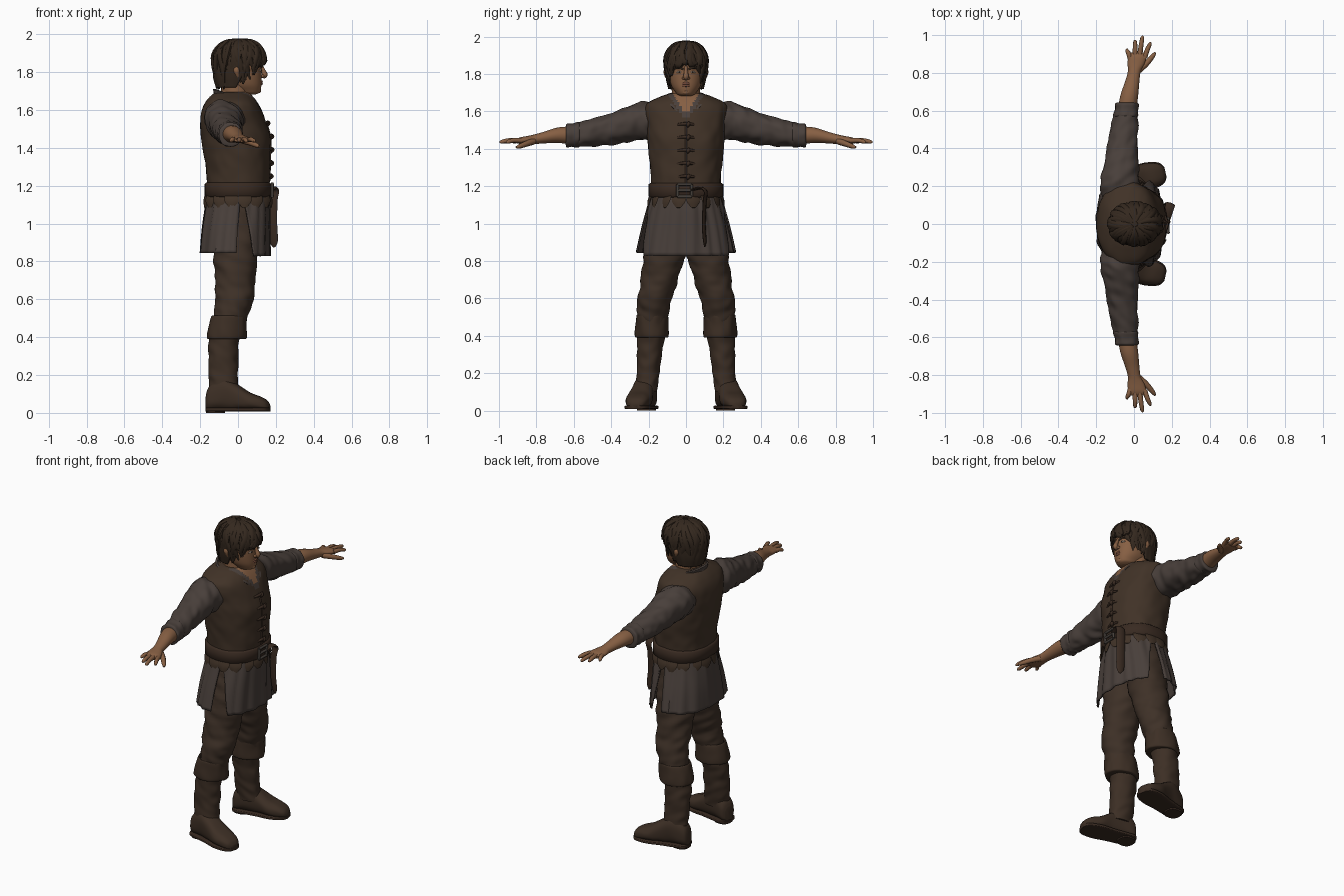
import bpy, bmesh, math, random
from mathutils import Vector, noise

random.seed(4)
X, Y, Z = Vector((1, 0, 0)), Vector((0, 1, 0)), Vector((0, 0, 1))


def material(name, r, g, b):
    m = bpy.data.materials.new(name)
    m.diffuse_color = (r, g, b, 1)
    return m


SKIN = material("skin", .24, .115, .056)
HAIR = material("dark hair", .034, .021, .013)
SHIRT = material("grey shirt", .066, .050, .043)
VEST = material("brown vest", .052, .032, .020)
PANTS = material("brown trousers", .048, .030, .020)
BOOT = material("boot leather", .046, .028, .018)
BELT = material("belt leather", .040, .023, .015)
METAL = material("dull metal", .06, .05, .042)
LIPS = material("lips", .19, .075, .045)
EYE = material("eye white", .30, .24, .19)


def spline(rows, m):
    """Catmull-Rom interpolation of number rows."""
    out, last = [], len(rows) - 1
    for i in range(last):
        q = [rows[max(i - 1, 0)], rows[i], rows[i + 1], rows[min(i + 2, last)]]
        for k in range(m):
            t = k / m
            out.append([.5 * (2 * b + (c - a) * t + (2 * a - 5 * b + 4 * c - d) * t * t
                              + (3 * b - a - 3 * c + d) * t ** 3) for a, b, c, d in zip(*q)])
    return out + [list(rows[-1])]


def skin_rings(bm, rings, closed=True):
    vs = [[bm.verts.new(p) for p in r] for r in rings]
    n = len(vs[0])
    for a, b in zip(vs, vs[1:]):
        for j in range(n if closed else n - 1):
            k = (j + 1) % n
            bm.faces.new((a[j], a[k], b[k], b[j]))
    if closed:
        bm.faces.new(vs[0])
        bm.faces.new(vs[-1])


def finish(name, bm, mats, mirror=False, thick=0, pick=None):
    bmesh.ops.recalc_face_normals(bm, faces=bm.faces)
    if pick:
        for f in bm.faces:
            f.material_index = pick(f.calc_center_median())
    me = bpy.data.meshes.new(name)
    bm.to_mesh(me)
    bm.free()
    for m in mats:
        me.materials.append(m)
    me.polygons.foreach_set("use_smooth", [True] * len(me.polygons))
    me.set_sharp_from_angle(angle=math.radians(50))
    ob = bpy.data.objects.new(name, me)
    bpy.context.collection.objects.link(ob)
    if thick:
        s = ob.modifiers.new("thickness", 'SOLIDIFY')
        s.thickness, s.offset = thick, 0
    if mirror:
        s = ob.modifiers.new("mirror", 'MIRROR')
        s.use_axis = (False, True, False)
        s.use_mirror_merge = False


def loft(name, mats, rows, U=X, V=Y, n=40, m=5, fold=(0, 1, 1), e=1, span=None, thick=0,
         mirror=False, pick=None):
    """Rows are (x, y, z, radius along U, radius along V); fold adds cloth creases."""
    bm, rings, pts = bmesh.new(), [], spline(rows, m)
    for i, r in enumerate(pts):
        c, ring = Vector(r[:3]), []
        a0, a1 = span(i / (len(pts) - 1)) if span else (0, 2 * math.pi)
        for j in range(n + 1 if span else n):
            a = a0 + (a1 - a0) * j / n
            u, v = math.cos(a), math.sin(a)
            f = 1 + fold[0] * noise.noise(Vector((u * fold[1], v * fold[1] + 3, c.dot(U.cross(V)) * fold[2] + u)))
            u, v = math.copysign(abs(u) ** e, u), math.copysign(abs(v) ** e, v)
            ring.append(c + U * (r[3] * u * f) + V * (r[4] * v * f))
        rings.append(ring)
    skin_rings(bm, rings, not span)
    finish(name, bm, mats, mirror, thick, pick)


def tubes(name, mat, paths, thin=1, n=8, m=4, mirror=False):
    """Tapered strands; every path is a list of (x, y, z, radius)."""
    bm = bmesh.new()
    for path in paths:
        pts = spline(path, m)
        P = [Vector(p[:3]) for p in pts]
        ref = (P[-1] - P[0]).cross(Z)
        ref = ref.normalized() if ref.length > 1e-3 else Y
        rings = []
        for i, p in enumerate(pts):
            t = (P[min(i + 1, len(P) - 1)] - P[max(i - 1, 0)]).normalized()
            u = (ref - t * ref.dot(t)).normalized()
            v = t.cross(u)
            rings.append([P[i] + u * (p[3] * math.cos(2 * math.pi * j / n))
                          + v * (p[3] * thin * math.sin(2 * math.pi * j / n)) for j in range(n)])
        skin_rings(bm, rings)
    finish(name, bm, [mat], mirror)


# Vest, with an open neck in shirt and skin colours
vest = [(0, 1.14, .163, .186), (0, 1.2, .163, .185), (0, 1.27, .167, .188), (-.006, 1.36, .175, .198),
        (-.012, 1.45, .182, .205), (-.025, 1.53, .174, .212), (-.034, 1.6, .158, .222),
        (-.035, 1.645, .135, .205), (-.033, 1.68, .105, .135), (-.03, 1.695, .08, .09)]
vest = [(x, 0, z, a, b) for x, z, a, b in vest]


def neck_opening(c):
    if c.x < 0:
        return 0
    return 2 if abs(c.y) < (c.z - 1.58) * .6 else 1 if abs(c.y) < (c.z - 1.55) * .7 else 0


loft("vest", [VEST, SHIRT, SKIN], vest, n=96, m=8, e=.87, fold=(.025, 3, 14), pick=neck_opening)


def chest_x(z):
    r = min(spline(vest, 12), key=lambda p: abs(p[2] - z))
    return r[0] + r[3]


# Vest seam, toggles and hem tabs
tubes("vest_seam", BELT, [[(chest_x(z), 0, z, .006) for z in (1.22, 1.3, 1.38, 1.46, 1.54)]])
buttons = (1.25, 1.32, 1.39, 1.46, 1.53)
tubes("toggle_straps", BELT, [[(chest_x(z) - .006, -.045, z, .006), (chest_x(z) + .006, 0, z + .004, .009),
                               (chest_x(z) - .006, .045, z, .006)] for z in buttons])
tubes("toggle_knobs", BELT, [[(chest_x(z) + .004, .008, z - .012, .006), (chest_x(z) + .012, .012, z, .011),
                              (chest_x(z) + .004, .016, z + .012, .006)] for z in buttons])
tabs = []
for i in range(16):
    a = 2 * math.pi * (i + .5) / 16
    c, s = math.cos(a), math.sin(a)
    tabs.append([(.165 * c, .188 * s, 1.16, .036), (.174 * c, .202 * s, 1.12, .038), (.178 * c, .208 * s, 1.085, .012)])
tubes("vest_hem_tabs", VEST, tabs, thin=.16)

# Belt, buckle and hanging tail
loft("belt", [BELT], [(0, 0, 1.14, .168, .192), (0, 0, 1.147, .176, .2), (0, 0, 1.21, .176, .2),
                      (0, 0, 1.217, .168, .192)], m=1, n=64, e=.88)
tubes("buckle", METAL, [[(.18, y0, z0, .008), (.182, y1, z1, .008)] for y0, z0, y1, z1 in
                        ((-.045, 1.145, .03, 1.145), (-.045, 1.21, .03, 1.21), (-.045, 1.145, -.045, 1.21),
                         (.03, 1.145, .03, 1.21), (-.045, 1.178, .03, 1.178))])
tubes("belt_tail", BELT, [[(.172, .03, 1.18, .022), (.186, .08, 1.19, .024), (.192, .105, 1.17, .026),
                           (.184, .1, 1.12, .026), (.182, .095, 1.0, .026), (.188, .1, .91, .024),
                           (.192, .1, .875, .006)]], thin=.3)

# Shirt tails with side slits
skirt = [(0, 0, 1.16, .158, .183), (-.004, 0, 1.08, .168, .204), (-.012, 0, .97, .176, .234), (-.017, 0, .845, .182, .262)]
hem = (-.017, 0, .828, .182, .264)
loft("shirt_tail_front", [SHIRT], skirt[:3] + [hem], e=.92, fold=(.07, 7, 1.5), thick=.008,
     span=lambda t: (-math.radians(86 - 28 * t), math.radians(86 - 28 * t)))
loft("shirt_tail_back", [SHIRT], skirt, e=.92, fold=(.07, 7, 1.5), thick=.008,
     span=lambda t: (math.radians(86 + 2 * t), math.radians(274 - 2 * t)))

# Collar with two open points
tilt = Vector((1, 0, -.35))
loft("collar", [SHIRT], [(-.015, 0, 1.63, .118, .118), (-.015, 0, 1.65, .108, .108), (-.015, 0, 1.672, .11, .112)],
     U=tilt, thick=.012, fold=(.06, 4, 5), span=lambda t: (math.radians(22 + 14 * t), math.radians(338 - 14 * t)))
tubes("collar_points", SHIRT, [[(.055, .085, 1.66, .02), (.095, .058, 1.625, .024), (.118, .03, 1.59, .006)]],
      thin=.35, mirror=True)

# Sleeves with rolled cuffs
loft("sleeve", [SHIRT], [(-.07, .12, 1.54, .1, .085), (-.075, .2, 1.55, .108, .102), (-.073, .26, 1.545, .1, .1),
                         (-.065, .34, 1.525, .088, .092), (-.06, .42, 1.505, .08, .083),
                         (-.05, .52, 1.485, .071, .072), (-.04, .6, 1.472, .06, .062)],
     V=Z, m=10, fold=(.13, 1.6, 20), mirror=True)
loft("sleeve_cuff", [SHIRT], [(-.045, .565, 1.477, .055, .055), (-.043, .575, 1.476, .065, .067),
                              (-.04, .605, 1.473, .061, .063), (-.04, .635, 1.47, .063, .065),
                              (-.039, .643, 1.47, .05, .05)], V=Z, fold=(.08, 2, 25), mirror=True)

# Forearm, palm and fingers
loft("forearm", [SKIN], [(-.04, .58, 1.47, .05, .05), (-.025, .68, 1.473, .047, .042), (-.008, .76, 1.46, .037, .031),
                         (.002, .81, 1.451, .034, .026), (.01, .845, 1.447, .044, .022),
                         (.018, .885, 1.444, .049, .018), (.02, .908, 1.441, .042, .011)], V=Z, mirror=True)
fingers = []
for x0, y0, x1, y1 in ((.056, .88, .084, .962), (.03, .89, .044, .996), (.006, .89, .006, .974), (-.02, .875, -.036, .928)):
    fingers.append([(x0, y0, 1.444, .014), ((x0 + x1) / 2, (y0 + y1) / 2, 1.445, .0125),
                    (x1, y1 - .01, 1.437, .01), (x1, y1, 1.434, .004)])
fingers.append([(.025, .815, 1.44, .018), (.065, .85, 1.428, .016), (.1, .89, 1.413, .012), (.112, .908, 1.408, .005)])
tubes("fingers", SKIN, fingers, mirror=True)

# Trousers
loft("trouser_leg", [PANTS], [(-.005, .088, 1.12, .13, .085), (-.01, .1, 1.0, .126, .1), (-.01, .113, .84, .117, .112),
                              (-.016, .142, .7, .107, .098), (-.02, .166, .6, .1, .092), (-.035, .176, .52, .09, .085),
                              (-.06, .18, .42, .075, .075)], m=10, fold=(.1, 1.3, 22), mirror=True)

# Boots: shaft, folded cuff, foot and sole
loft("boot_shaft", [BOOT], [(-.068, .184, .43, .084, .076), (-.077, .19, .36, .08, .071), (-.078, .198, .26, .078, .064),
                            (-.076, .206, .17, .078, .06), (-.07, .213, .1, .08, .058)],
     m=10, fold=(.09, 1.2, 22), mirror=True)
loft("boot_cuff", [BOOT], [(-.045, .178, .5, .08, .075), (-.046, .179, .512, .092, .085), (-.055, .181, .46, .1, .088),
                           (-.06, .183, .4, .104, .09), (-.061, .183, .39, .09, .08)],
     fold=(.06, 2.5, 12), mirror=True)
ahead, side = Vector((.976, .217, 0)), Vector((-.217, .976, 0))
foot = [(0, .03, .09), (.02, .052, .13), (.09, .057, .175), (.16, .06, .14), (.23, .068, .095),
        (.29, .061, .072), (.325, .045, .052), (.34, .02, .03)]


def foot_rows(grow, height=None):
    rows = []
    for s, w, h in foot:
        h = height or h
        p = Vector((-.165, .2, h / 2 + (.008 if height else .014))) + ahead * s
        rows.append((*p, w + grow, h / 2))
    return rows


loft("boot_foot", [BOOT], foot_rows(0), U=side, V=Z, e=.8, fold=(.05, 1.5, 16), mirror=True)
loft("boot_sole", [BELT], foot_rows(.006, .02), U=side, V=Z, e=.35, mirror=True)
loft("boot_heel", [BELT], [(-.118, .211, 0, .05, .05), (-.118, .211, .02, .052, .052)], m=1, e=.8, mirror=True)

# Neck and head
loft("neck", [SKIN], [(-.02, 0, 1.58, .09, .09), (-.015, 0, 1.65, .075, .078), (-.015, 0, 1.75, .075, .075)])
loft("head", [SKIN], [(.06, 0, 1.682, .03, .025), (.05, 0, 1.69, .06, .046), (.042, 0, 1.705, .077, .058),
                      (.03, 0, 1.735, .094, .077), (.02, 0, 1.78, .105, .09), (.01, 0, 1.83, .116, .096),
                      (.006, 0, 1.88, .123, .097), (0, 0, 1.93, .1, .08), (0, 0, 1.96, .055, .045)], e=.93)
tubes("nose", SKIN, [[(.12, 0, 1.84, .009), (.133, 0, 1.81, .011), (.141, 0, 1.786, .015), (.131, 0, 1.772, .009)],
                     [(.122, -.017, 1.776, .006), (.13, -.009, 1.779, .01), (.13, .009, 1.779, .01), (.122, .017, 1.776, .006)]])
tubes("chin", SKIN, [[(.1, -.025, 1.703, .008), (.109, 0, 1.703, .014), (.1, .025, 1.703, .008)]])
tubes("mouth", LIPS, [[(.11, -.032, z, .003), (.123, 0, z + .002, .008), (.11, .032, z, .003)] for z in (1.737, 1.748)])
tubes("eye", EYE, [[(.117, .022, 1.808, .003), (.117, .036, 1.811, .007), (.108, .051, 1.808, .003)]], mirror=True)
tubes("pupil", HAIR, [[(.119, .032, 1.811, .003), (.121, .036, 1.811, .005), (.119, .04, 1.811, .003)]], mirror=True)
tubes("eyebrow", HAIR, [[(.124, .014, 1.826, .005), (.122, .04, 1.834, .006), (.1, .066, 1.826, .003)]], mirror=True)
tubes("ear", SKIN, [[(.0, .096, 1.775, .01), (-.008, .103, 1.81, .018), (-.006, .1, 1.835, .01)]], mirror=True)

# Hair: crown, back shell and overlapping locks
loft("hair_crown", [HAIR], [(.004, 0, 1.868, .134, .108), (.004, 0, 1.9, .13, .106), (.003, 0, 1.94, .108, .088),
                            (0, 0, 1.963, .07, .06), (0, 0, 1.972, .02, .02)], fold=(.06, 6, 4))
loft("hair_back", [HAIR], [(-.02, 0, 1.72, .09, .088), (-.012, 0, 1.77, .112, .1), (0, 0, 1.82, .128, .107),
                           (.004, 0, 1.88, .132, .107)], fold=(.06, 6, 4), thick=.012,
     span=lambda t: (math.radians(84 - 26 * t), math.radians(276 + 26 * t)))
locks = []
for i in range(84):
    deg = -180 + 360 * i / 84 + random.uniform(-3, 3)
    front = abs(deg)
    end = (1.872 if front < 18 else 1.845 if front < 42 else 1.80 if front < 62 else 1.75 if front < 110 else 1.725)
    end += random.uniform(-.02, .012)
    lift, path = random.uniform(.97, 1.05), []
    for k in range(7):
        s = k / 6
        th = min(s / .62, 1) * math.pi / 2
        ph = math.radians(deg + 9 * math.sin(5 * s + i))
        low = max(0, s - .62) / .38
        r = math.sin(th + .12 * (1 - s)) * lift * (1 - low * (.14 if front > 62 else .05))
        z = 1.858 + .112 * math.cos(th) * min(lift, 1.02)
        z += (end - 1.858) * low if end < 1.858 else (end - 1.858) * s
        path.append((.004 + .134 * r * math.cos(ph), .108 * r * math.sin(ph), z, (.01, .014, .017, .018, .017, .013, .003)[k]))
    locks.append(path)
tubes("hair_locks", HAIR, locks, thin=.65, n=7, m=3)
